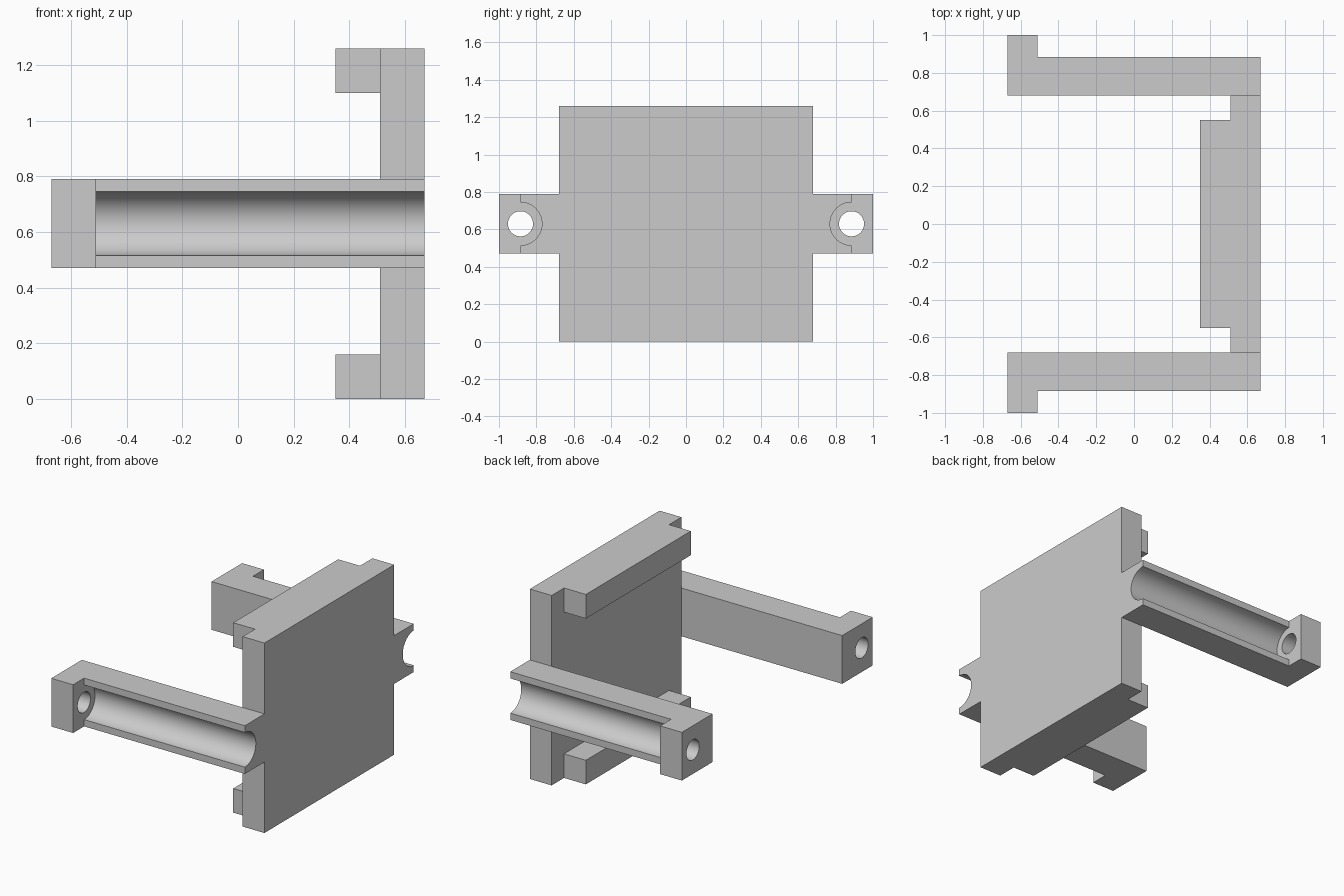
import bpy, bmesh, math
from mathutils import Matrix

if "Cube" in bpy.data.objects:
    bpy.data.objects.remove(bpy.data.objects["Cube"], do_unlink=True)

grey = bpy.data.materials.new("plain grey")
grey.use_nodes = True
colour = (0.6, 0.6, 0.6, 1)
grey.diffuse_color = colour
grey.node_tree.nodes["Principled BSDF"].inputs["Base Color"].default_value = colour

MID_Z, HEIGHT = 0.63, 1.26
AXIS_Y = 0.885      # rod axis and outer face of each arm
END_X = 0.67


def finish(name, bm):
    bmesh.ops.recalc_face_normals(bm, faces=bm.faces)
    mesh = bpy.data.meshes.new(name)
    bm.to_mesh(mesh)
    bm.free()
    mesh.materials.append(grey)
    obj = bpy.data.objects.new(name, mesh)
    bpy.context.collection.objects.link(obj)
    return obj


def prism(name, outline, z0, z1):
    """Extrude an outline in the ground plane from z0 to z1."""
    bm = bmesh.new()
    face = bm.faces.new([bm.verts.new((x, y, z0)) for x, y in outline])
    top = bmesh.ops.extrude_face_region(bm, geom=[face])["geom"]
    verts = [v for v in top if isinstance(v, bmesh.types.BMVert)]
    bmesh.ops.translate(bm, verts=verts, vec=(0, 0, z1 - z0))
    return finish(name, bm)


def box(name, x0, x1, half_y, z0, z1):
    return prism(name, [(x0, -half_y), (x1, -half_y), (x1, half_y), (x0, half_y)], z0, z1)


def rod(name, radius, x0, x1, y):
    bm = bmesh.new()
    place = Matrix.Translation(((x0 + x1) / 2, y, MID_Z)) @ Matrix.Rotation(math.pi / 2, 4, 'Y')
    bmesh.ops.create_cone(bm, cap_ends=True, segments=64, radius1=radius,
                          radius2=radius, depth=x1 - x0, matrix=place)
    return finish(name, bm)


def combine(target, tool, operation):
    bpy.context.view_layer.objects.active = target
    mod = target.modifiers.new(operation.title(), 'BOOLEAN')
    mod.operation, mod.solver, mod.object = operation, 'EXACT', tool
    bpy.ops.object.modifier_apply(modifier=mod.name)
    bpy.data.objects.remove(tool, do_unlink=True)


# Upright plate with a ledge along its top and bottom edges
body = box("bracket_plate_with_arms", 0.51, END_X, 0.68, 0, HEIGHT)
for z0 in (0, HEIGHT - 0.16):
    combine(body, box("ledge", 0.35, 0.6, 0.55, z0, z0 + 0.16), 'UNION')

# Side arms: L outline, half-round groove, bored end block
for side in (-1, 1):
    outline = [(-END_X, 0.68), (END_X, 0.68), (END_X, AXIS_Y),
               (-0.51, AXIS_Y), (-0.51, 1), (-END_X, 1)]
    arm = prism("arm", [(x, side * y) for x, y in outline], MID_Z - 0.16, MID_Z + 0.16)
    combine(arm, rod("groove_cutter", 0.115, -0.51, 0.8, side * AXIS_Y), 'DIFFERENCE')
    combine(arm, rod("hole_cutter", 0.067, -0.8, -0.4, side * AXIS_Y), 'DIFFERENCE')
    combine(body, arm, 'UNION')

# Smooth the round surfaces, keep the corners sharp
bpy.ops.object.select_all(action='DESELECT')
body.select_set(True)
bpy.context.view_layer.objects.active = body
bpy.ops.object.shade_smooth_by_angle(angle=math.radians(30))
